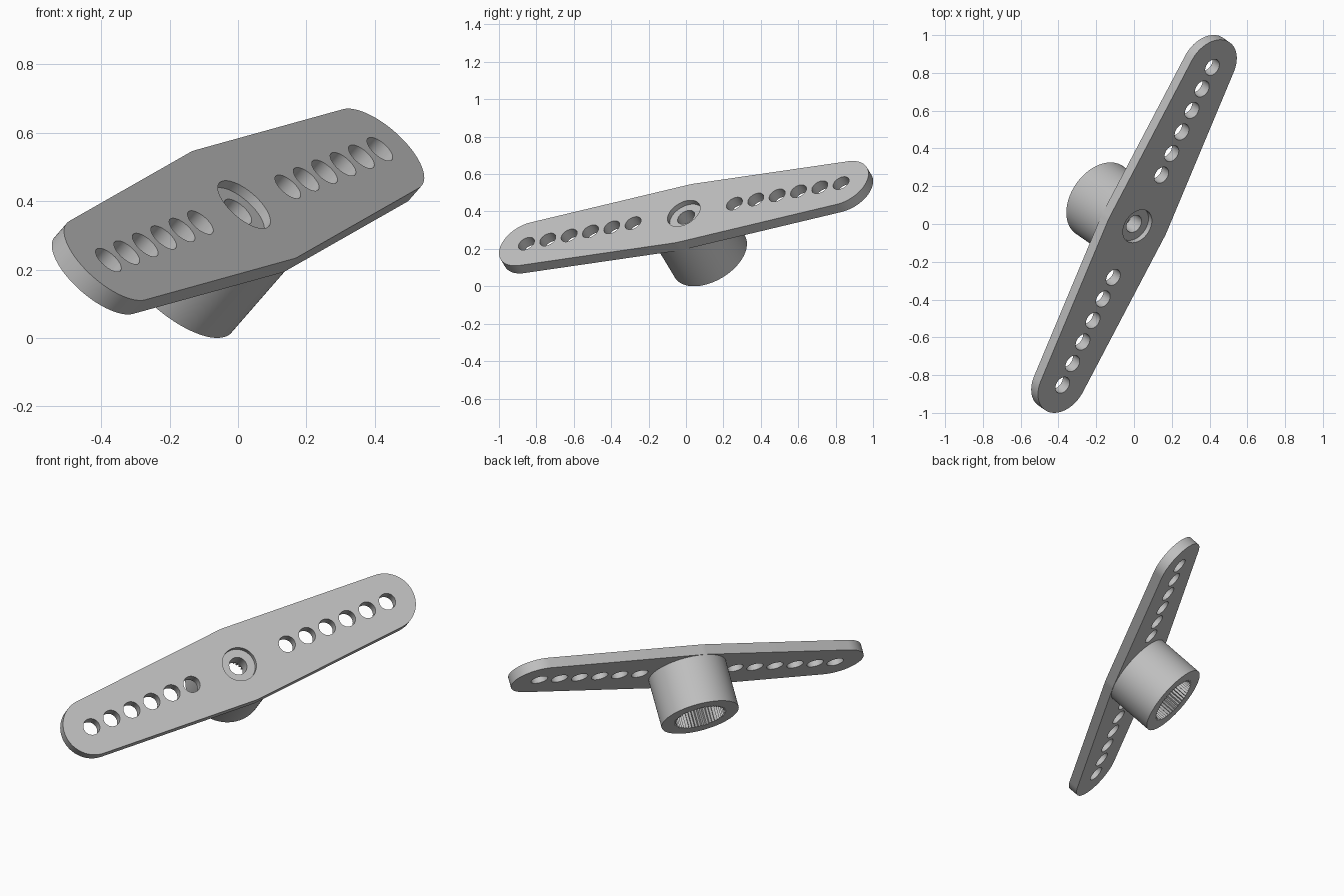
import bpy, bmesh
from math import sin, cos, pi, acos
from mathutils import Vector, Matrix

cube = bpy.data.objects.get("Cube")
if cube:
    bpy.data.objects.remove(cube, do_unlink=True)

# Tilted frame of the part: arm axis, width axis, face normal, top centre
N = Vector((0.598, -0.414, 0.686)).normalized()
U = Vector((0.4204, 0.891, 0.172))
U = (U - N * U.dot(N)).normalized()
V = N.cross(U)
FRAME = Matrix.Translation((0.018, -0.012, 0.39)) @ Matrix((U, V, N)).transposed().to_4x4()

THICK = 0.06
HUB_R, END_R, END_X = 0.221, 0.163, 0.942
BOSS_R, BOSS_END = 0.218, -0.337

grey = bpy.data.materials.new("mid grey")
grey.use_nodes = True
grey.diffuse_color = (0.53, 0.53, 0.53, 1)
shader = next(n for n in grey.node_tree.nodes if n.type == 'BSDF_PRINCIPLED')
shader.inputs["Base Color"].default_value = grey.diffuse_color


def arc(cx, r, start, end, steps):
    angles = [start + (end - start) * i / steps for i in range(steps + 1)]
    return [(cx + r * cos(a), r * sin(a)) for a in angles]


def circle(r, cx=0, sides=64):
    return arc(cx, r, 0, 2 * pi, sides)[:-1]


def prism(name, outline, bottom, top):
    """Extrude a closed outline between two heights in the tilted frame."""
    bm = bmesh.new()
    face = bm.faces.new([bm.verts.new((x, y, bottom)) for x, y in outline])
    new = bmesh.ops.extrude_face_region(bm, geom=[face])["geom"]
    verts = [g for g in new if isinstance(g, bmesh.types.BMVert)]
    bmesh.ops.translate(bm, verts=verts, vec=(0, 0, top - bottom))
    bmesh.ops.recalc_face_normals(bm, faces=bm.faces)
    mesh = bpy.data.meshes.new(name)
    bm.to_mesh(mesh)
    bm.free()
    mesh.materials.append(grey)
    obj = bpy.data.objects.new(name, mesh)
    bpy.context.collection.objects.link(obj)
    obj.matrix_world = FRAME
    return obj


def carve(obj, cutters):
    """Cut holes, bake the result and shade it."""
    for cutter in cutters:
        cutter.hide_render = True
        mod = obj.modifiers.new("cut", 'BOOLEAN')
        mod.operation, mod.solver, mod.object = 'DIFFERENCE', 'EXACT', cutter
    bpy.context.view_layer.update()
    baked = bpy.data.meshes.new_from_object(
        obj.evaluated_get(bpy.context.evaluated_depsgraph_get()))
    obj.modifiers.clear()
    obj.data = baked
    bpy.ops.object.select_all(action='DESELECT')
    obj.select_set(True)
    bpy.context.view_layer.objects.active = obj
    bpy.ops.object.shade_smooth_by_angle(angle=0.5)


# Arm plate: rounded ends joined by tangents to the wider middle
t = acos((END_R - HUB_R) / END_X)
t = pi - t
outline = (arc(END_X, END_R, -t, t, 32) + arc(0, HUB_R, t, pi - t, 6)
           + arc(-END_X, END_R, pi - t, pi + t, 32)
           + arc(0, HUB_R, pi + t, 2 * pi - t, 6))
plate = prism("arm_plate", outline, -THICK, 0)

# Boss under the plate
boss = prism("hub_boss", circle(BOSS_R, sides=96), BOSS_END, -THICK + 0.01)

# Cutters: row holes, screw recess, screw hole, toothed bore
row_holes = [prism("hole_cutter", circle(0.047, side * (0.304 + 0.128 * i), 40), -0.1, 0.1)
             for side in (-1, 1) for i in range(6)]
recess = prism("recess_cutter", circle(0.096), -0.03, 0.1)
screw_hole = prism("screw_cutter", circle(0.05, sides=48), -0.25, 0.1)
TEETH = 50
gear = [((0.148 - 0.012 * (i % 2)) * cos(pi * i / TEETH),
         (0.148 - 0.012 * (i % 2)) * sin(pi * i / TEETH)) for i in range(2 * TEETH)]
bore = prism("bore_cutter", gear, BOSS_END - 0.1, -0.12)

carve(plate, row_holes + [recess, screw_hole])
carve(boss, [screw_hole, bore])

for cutter in row_holes + [recess, screw_hole, bore]:
    bpy.data.objects.remove(cutter, do_unlink=True)
